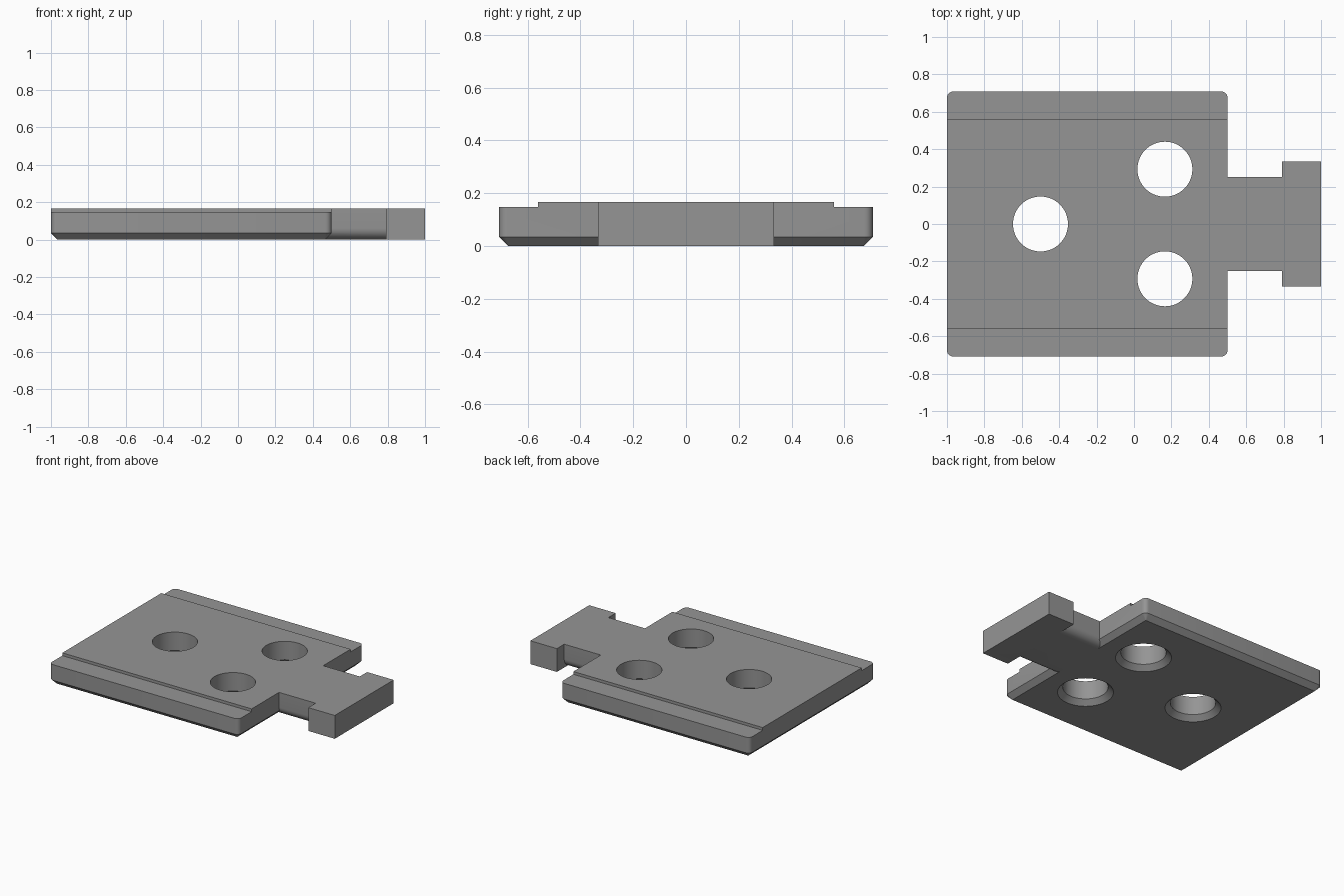
import bpy, bmesh, math

if "Cube" in bpy.data.objects:
    bpy.data.objects.remove(bpy.data.objects["Cube"])

grey = bpy.data.materials.new("mid grey")
grey.diffuse_color = (0.3, 0.3, 0.3, 1)
grey.use_nodes = True
grey.node_tree.nodes["Principled BSDF"].inputs["Base Color"].default_value = grey.diffuse_color

TOP, STEP, BEVEL = 0.167, 0.147, 0.035


def loft(name, rings):
    """Solid through closed rings of points, capped at both ends."""
    bm = bmesh.new()
    loops = [[bm.verts.new(p) for p in ring] for ring in rings]
    n = len(loops[0])
    for a, b in zip(loops, loops[1:]):
        for i in range(n):
            j = (i + 1) % n
            bm.faces.new((a[i], a[j], b[j], b[i]))
    bm.faces.new(loops[0][::-1])
    bm.faces.new(loops[-1])
    bmesh.ops.recalc_face_normals(bm, faces=bm.faces)
    mesh = bpy.data.meshes.new(name)
    bm.to_mesh(mesh)
    bm.free()
    mesh.materials.append(grey)
    ob = bpy.data.objects.new(name, mesh)
    bpy.context.collection.objects.link(ob)
    return ob


def box(name, x0, x1, y0, y1, z0, z1):
    return loft(name, [[(x0, y0, z), (x1, y0, z), (x1, y1, z), (x0, y1, z)] for z in (z0, z1)])


def rounded_rect(inset, r, z):
    x0, x1, y = -1 + inset, 0.5 - inset, 0.708 - inset
    corners = [(x1 - r, y - r, 0), (x0 + r, y - r, 90), (x0 + r, r - y, 180), (x1 - r, r - y, 270)]
    return [(cx + r * math.cos(math.radians(a + k * 15)), cy + r * math.sin(math.radians(a + k * 15)), z)
            for cx, cy, a in corners for k in range(7)]


def circle(cx, cy, r, z, n=64):
    return [(cx + r * math.cos(math.tau * i / n), cy + r * math.sin(math.tau * i / n), z) for i in range(n)]


def combine(target, other, operation):
    mod = target.modifiers.new(other.name, "BOOLEAN")
    mod.operation, mod.solver, mod.object = operation, "EXACT", other
    bpy.context.view_layer.objects.active = target
    bpy.ops.object.modifier_apply(modifier=mod.name)
    bpy.data.objects.remove(other)


# Plate with rounded corners and a chamfered underside
plate = loft("mounting_plate", [rounded_rect(BEVEL, 0.002, 0),
                                rounded_rect(0, 0.032, BEVEL),
                                rounded_rect(0, 0.032, TOP)])

# Lowered ledges along both long sides
for s in (-1, 1):
    lo, hi = sorted((s * 0.56, s * 0.9))
    combine(plate, box("ledge_cutter", -1.2, 0.7, lo, hi, STEP, 0.3), "DIFFERENCE")

# Neck with rounded lower edges
R, W = 0.06, 0.25
arc = [math.radians(k * 11.25) for k in range(9)]
right = [(W - R + R * math.sin(a), R - R * math.cos(a)) for a in arc] + [(W, TOP)]
section = right + [(-y, z) for y, z in reversed(right)]
neck = loft("neck", [[(x, y, z) for y, z in section] for x in (0.4, 0.85)])
combine(plate, neck, "UNION")

# Cross head at the end of the neck
combine(plate, box("cross_head", 0.79, 1, -0.333, 0.333, 0, TOP), "UNION")

# Three through holes, countersunk from below
for x, y in ((-0.5, 0), (0.165, 0.293), (0.165, -0.293)):
    r = 0.147
    hole = loft("hole_cutter", [circle(x, y, r + BEVEL + 0.02, -0.02),
                                circle(x, y, r, BEVEL), circle(x, y, r, 0.3)])
    combine(plate, hole, "DIFFERENCE")

# Smooth the curved walls, keep edges crisp
bpy.ops.object.select_all(action="DESELECT")
plate.select_set(True)
bpy.context.view_layer.objects.active = plate
bpy.ops.object.shade_smooth_by_angle(angle=math.radians(25))
